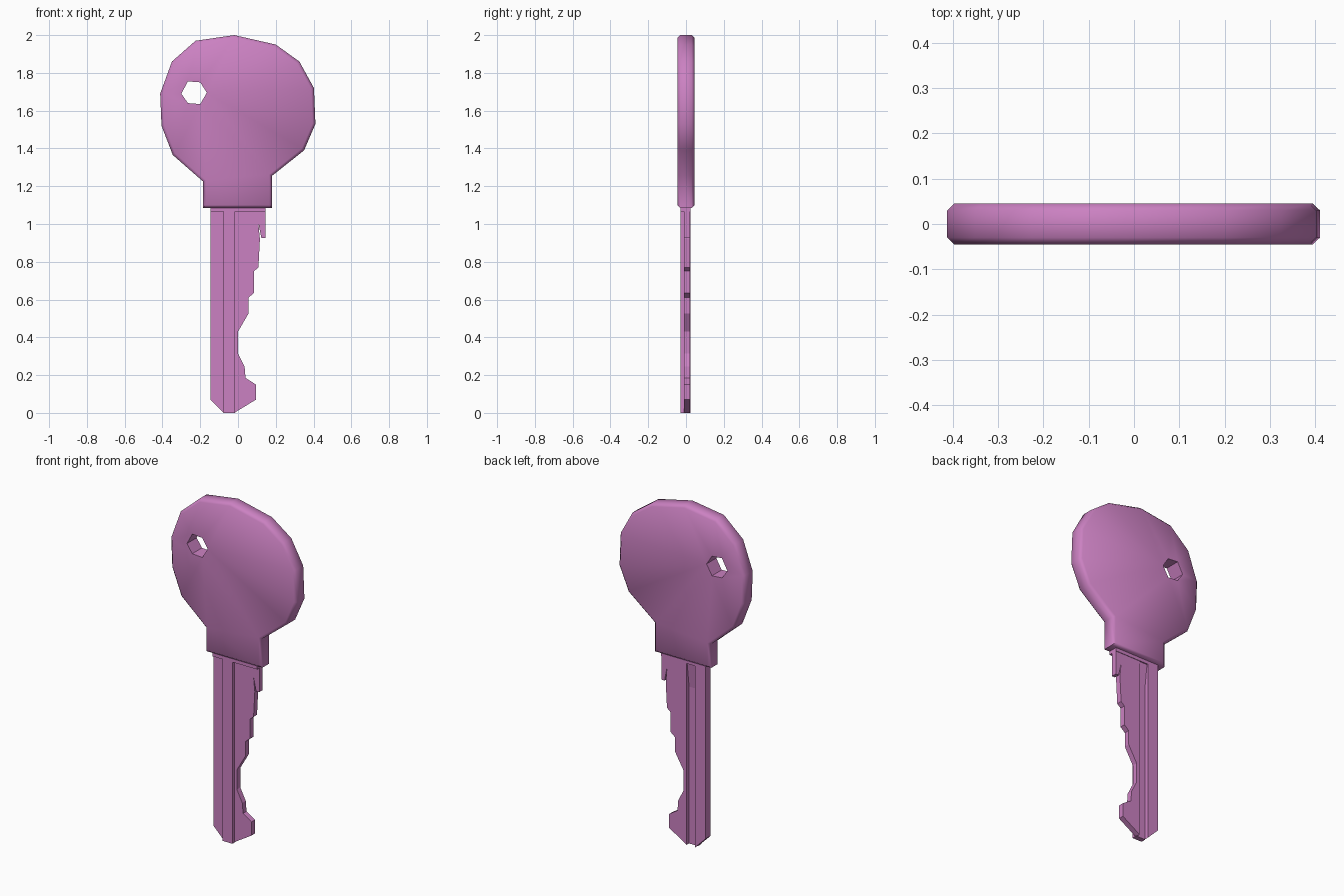
import bpy, bmesh, math
from mathutils import Vector

if "Cube" in bpy.data.objects:
    bpy.data.objects.remove(bpy.data.objects["Cube"], do_unlink=True)

COLOUR = (0.60, 0.22, 0.54, 1)
pink = bpy.data.materials.new("pink metal")
pink.use_nodes = True
pink.diffuse_color = COLOUR
pink.node_tree.nodes["Principled BSDF"].inputs["Base Color"].default_value = COLOUR


def finish(bm, name, smooth_angle=None):
    bmesh.ops.recalc_face_normals(bm, faces=bm.faces[:])
    mesh = bpy.data.meshes.new(name)
    bm.to_mesh(mesh)
    bm.free()
    mesh.materials.append(pink)
    obj = bpy.data.objects.new(name, mesh)
    bpy.context.collection.objects.link(obj)
    if smooth_angle:
        bpy.ops.object.select_all(action="DESELECT")
        bpy.context.view_layer.objects.active = obj
        obj.select_set(True)
        bpy.ops.object.shade_smooth_by_angle(angle=math.radians(smooth_angle))
    return obj


def offset(points, dist):
    """Move a clockwise outline inwards by dist, mitring the corners."""
    result = []
    for i, p in enumerate(points):
        p = Vector(p)
        a = (p - Vector(points[i - 1])).normalized()
        b = (Vector(points[(i + 1) % len(points)]) - p).normalized()
        na, nb = Vector((a.y, -a.x)), Vector((b.y, -b.x))
        result.append(p + (na + nb) * dist / (1 + na.dot(nb)))
    return result


def ring(bm, points, y):
    verts = [bm.verts.new((x, y, z)) for x, z in points]
    return verts


def bridge(bm, a, b):
    for i in range(len(a)):
        bm.faces.new((a[i - 1], a[i], b[i], b[i - 1]))


def loop_edges(bm, verts):
    return [bm.edges.get((verts[i - 1], verts[i])) for i in range(len(verts))]


def slab(name, points, low, high, axis="y"):
    """Extrude a flat outline along y (outline in x,z) or x (outline in y,z)."""
    bm = bmesh.new()
    loops = []
    for d in (low, high):
        loops.append([bm.verts.new((u, d, v) if axis == "y" else (d, u, v))
                      for u, v in points])
        bm.faces.new(loops[-1])
    bridge(bm, *loops)
    return finish(bm, name)


# Head: faceted bow with chamfered rim and a hexagonal hole
outline = [(-.185, 1.085), (-.185, 1.225), (-.345, 1.365), (-.405, 1.52),
           (-.412, 1.69), (-.35, 1.86), (-.225, 1.97), (-.02, 2),
           (.2, 1.95), (.325, 1.86), (.402, 1.72), (.41, 1.53),
           (.35, 1.39), (.18, 1.255), (.18, 1.085)]
hole = [(-.3, 1.69), (-.265, 1.755), (-.2, 1.75),
        (-.165, 1.695), (-.2, 1.635), (-.265, 1.64)]
half, rim, chamfer = 0.045, 0.03, 0.015
inner = offset(outline, chamfer)
bm = bmesh.new()
rings = [ring(bm, pts, y) for pts, y in
         ((inner, -half), (outline, -rim), (outline, rim), (inner, half))]
for a, b in zip(rings, rings[1:]):
    bridge(bm, a, b)
holes = [ring(bm, hole, y) for y in (-half, half)]
bridge(bm, *holes)
for outer, inside in ((rings[0], holes[0]), (rings[-1], holes[1])):
    bmesh.ops.triangle_fill(bm, use_beauty=True,
                            edges=loop_edges(bm, outer) + loop_edges(bm, inside))
finish(bm, "key_head", 50)

# Shoulder joining the blade to the head
slab("blade_shoulder", [(-.145, 1.065), (.145, 1.065), (.145, 1.1), (-.145, 1.1)],
     -.03, .025)

# Blade spine, the plain straight edge
slab("blade_spine", [(-.145, 1.08), (-.145, .07), (-.075, 0), (-.075, 1.08)],
     -.022, .025)

# Central rib: raised in front, grooved behind, with the groove running out on top
slab("blade_rib", [(-.03, 0), (0, 0), (0, .92), (.02, 1.08), (-.03, 1.08)],
     -.078, -.015, axis="x")

# Toothed bit
teeth = [(-.02, 1.08), (-.02, 0), (.095, .07), (.095, .15), (.04, .185),
         (.035, .245), (0, .315), (0, .43), (.055, .525), (.055, .61),
         (.085, .635), (.085, .75), (.108, .77), (.116, .92), (.107, 1.01),
         (.124, .925), (.145, .925), (.145, 1.08)]
slab("blade_teeth", teeth, -.01, .022)
